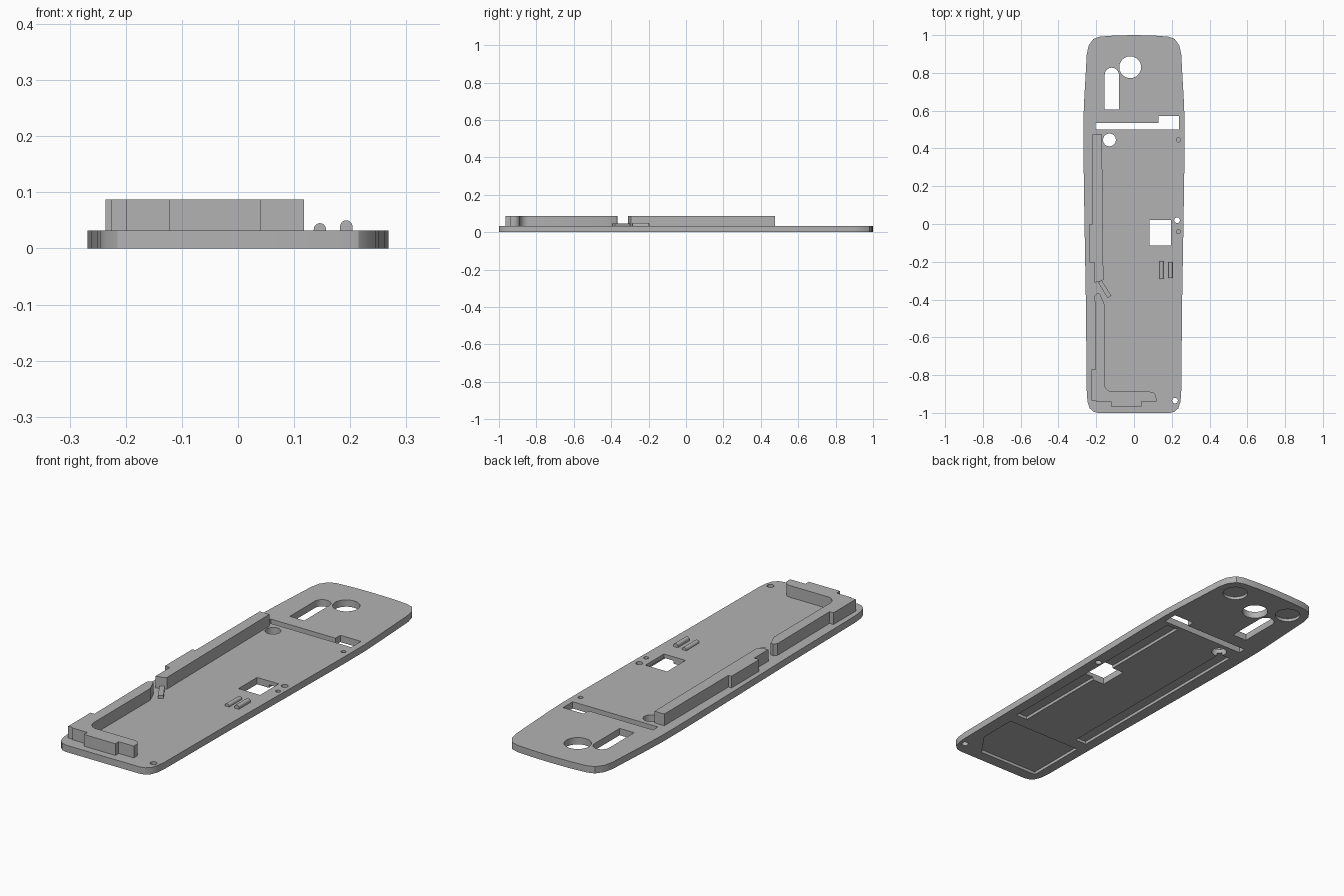
import bpy, bmesh, math

cube = bpy.data.objects.get("Cube")
if cube:
    bpy.data.objects.remove(cube, do_unlink=True)

GREY = (0.45, 0.45, 0.45, 1)
mat = bpy.data.materials.new("light grey")
mat.use_nodes = True
mat.diffuse_color = GREY
mat.node_tree.nodes["Principled BSDF"].inputs["Base Color"].default_value = GREY

BASE, TOP, RECESS = 0.032, 0.087, 0.014


def prism(name, pts, z0, z1):
    """Extrude a flat outline from z0 to z1."""
    bm = bmesh.new()
    face = bm.faces.new([bm.verts.new((x, y, z0)) for x, y in pts])
    ext = bmesh.ops.extrude_face_region(bm, geom=[face])["geom"]
    bmesh.ops.translate(bm, vec=(0, 0, z1 - z0),
                        verts=[v for v in ext if isinstance(v, bmesh.types.BMVert)])
    bmesh.ops.recalc_face_normals(bm, faces=bm.faces)
    mesh = bpy.data.meshes.new(name)
    bm.to_mesh(mesh)
    bm.free()
    mesh.materials.append(mat)
    obj = bpy.data.objects.new(name, mesh)
    bpy.context.collection.objects.link(obj)
    return obj


def arc(x, y, r, a0=0, a1=360, n=32):
    full = a1 - a0 == 360
    steps = n if full else n + 1
    return [(x + r * math.cos(math.radians(a0 + (a1 - a0) * i / n)),
             y + r * math.sin(math.radians(a0 + (a1 - a0) * i / n))) for i in range(steps)]


def rect(x0, x1, y0, y1):
    return [(x0, y0), (x1, y0), (x1, y1), (x0, y1)]


def activate(obj):
    bpy.ops.object.select_all(action='DESELECT')
    obj.select_set(True)
    bpy.context.view_layer.objects.active = obj


def cut(target, pts, z0=-0.05, z1=0.08):
    cutter = prism("cutter", pts, z0, z1)
    cutter.hide_render = True
    activate(target)
    mod = target.modifiers.new("cut", 'BOOLEAN')
    mod.operation, mod.solver, mod.object = 'DIFFERENCE', 'EXACT', cutter
    bpy.ops.object.modifier_apply(modifier=mod.name)
    bpy.data.objects.remove(cutter, do_unlink=True)


# Base plate: half outline mirrored across x
half = [(0.19, -1), (0.215, -0.994), (0.235, -0.975), (0.245, -0.945), (0.25, -0.9),
        (0.255, -0.4), (0.262, 0), (0.268, 0.4), (0.268, 0.55), (0.264, 0.65),
        (0.25, 0.9), (0.24, 0.945), (0.215, 0.98), (0.18, 0.992), (0.1, 0.998)]
plate = prism("base_plate", half + [(0, 1)] + [(-x, y) for x, y in reversed(half)], 0, BASE)

# Recesses in the underside
for s in (-1, 1):
    cut(plate, arc(s * 0.155, 0.9, 0.056), z1=RECESS)
cut(plate, rect(0.145, 0.205, -0.585, 0.48), z1=RECESS)
cut(plate, rect(-0.205, -0.145, -0.585, 0.43), z1=RECESS)
cut(plate, [(-0.205, -0.945), (0.11, -0.945), (0.19, -0.83), (0.19, -0.645),
            (-0.205, -0.645)], z1=RECESS)

# Through openings
cut(plate, arc(-0.02, 0.83, 0.058, n=40))
cut(plate, [(-0.155, 0.605), (-0.08, 0.605)] + arc(-0.1175, 0.79, 0.0375, 0, 180, 16))
cut(plate, [(-0.205, 0.5), (0.237, 0.5), (0.237, 0.572), (0.13, 0.572),
            (0.13, 0.536), (-0.205, 0.536)])
cut(plate, arc(-0.13, 0.445, 0.034))
cut(plate, rect(0.083, 0.195, -0.115, 0.022))
for x, y in ((0.228, 0.02), (0.217, -0.935)):
    cut(plate, arc(x, y, 0.015, n=20))

# Blind screw holes in the top
for y in (0.445, -0.04):
    cut(plate, arc(0.235, y, 0.011, n=20), z0=0.016)

# Upright walls on the right side and front
rear_wall = prism("rear_wall", [
    (-0.22, 0.475), (-0.22, 0), (-0.236, 0), (-0.236, -0.205), (-0.21, -0.205),
    (-0.21, -0.31), (-0.18, -0.305), (-0.162, -0.295), (-0.17, 0.475)], BASE - 0.002, TOP)

front_wall = prism("front_wall", [
    (-0.208, -0.38), (-0.195, -0.365), (-0.18, -0.37), (-0.157, -0.425)]
    + arc(-0.112, -0.843, 0.045, 180, 270, 8) + arc(0.084, -0.922, 0.034, 90, 0, 8)
    + [(0.118, -0.94), (0.04, -0.94), (0.04, -0.965), (-0.122, -0.965), (-0.122, -0.94),
       (-0.2, -0.94), (-0.2, -0.935), (-0.225, -0.935), (-0.225, -0.77), (-0.205, -0.77)],
    BASE - 0.002, TOP)

# Low slanted bar between the walls
slanted_bar = prism("slanted_bar", [
    (-0.19, -0.31), (-0.14, -0.392), (-0.12, -0.38), (-0.17, -0.3)], BASE - 0.002, 0.046)


# Two round-topped ribs, each an arch profile extruded along y
def rib(name, x, z, r, y0, y1):
    profile = [(x - r, 0.03)] + arc(x, z, r, 180, 0, 14) + [(x + r, 0.03)]
    obj = prism(name, profile, 0, y1 - y0)
    for v in obj.data.vertices:
        px, pz, d = v.co
        v.co = (px, y0 + d, pz)
    obj.data.flip_normals()
    return obj


ribs = [rib("inner_rib", 0.146, 0.034, 0.011, -0.29, -0.195),
        rib("outer_rib", 0.193, 0.039, 0.011, -0.285, -0.2)]

for obj in [plate, rear_wall, front_wall, slanted_bar] + ribs:
    activate(obj)
    bpy.ops.object.shade_smooth_by_angle(angle=math.radians(30))
